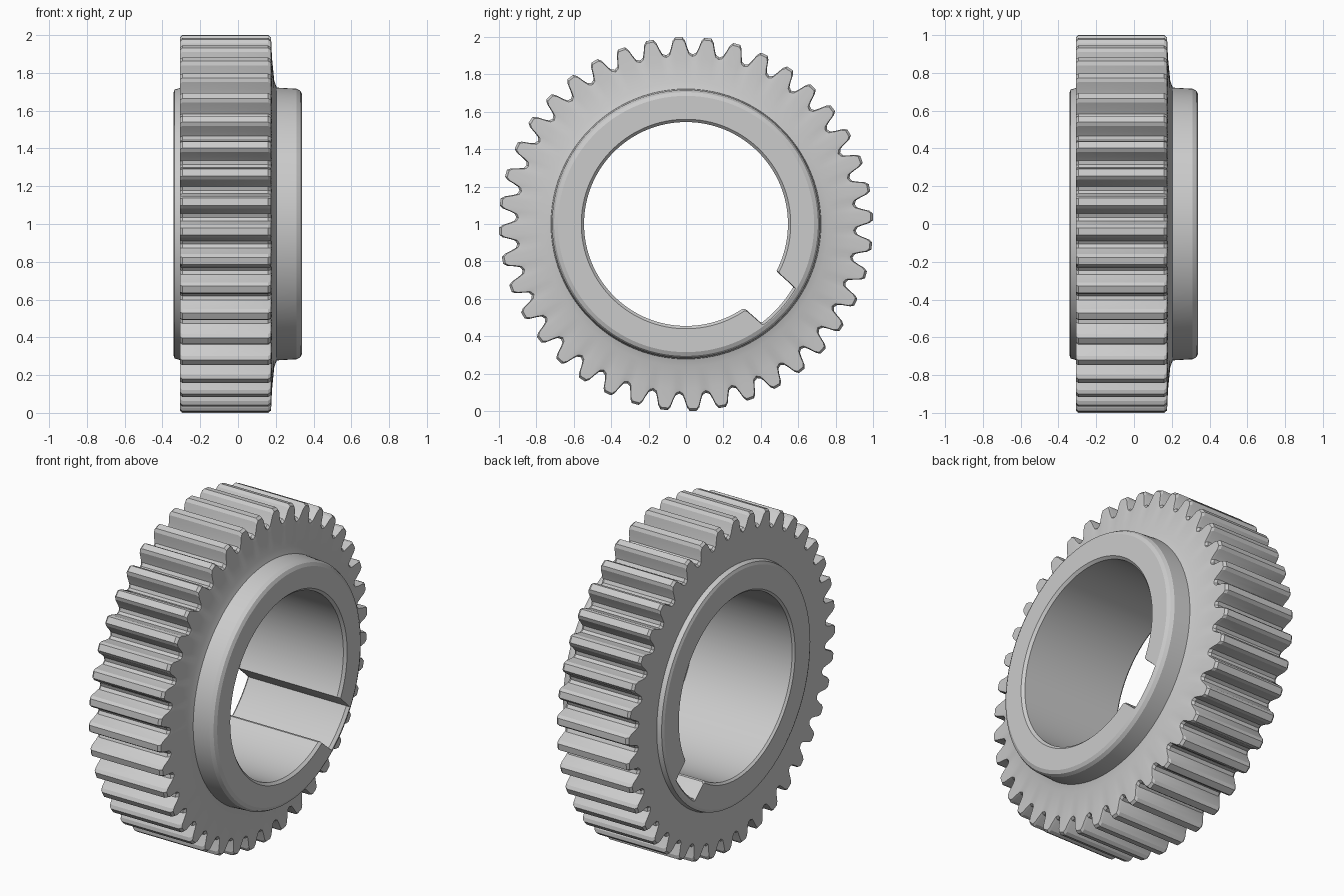
import bpy, bmesh
from math import radians, sin, cos

cube = bpy.data.objects.get("Cube")
if cube:
    bpy.data.objects.remove(cube, do_unlink=True)

TEETH = 40
PITCH = 360 / TEETH
FIRST_TOOTH = -2.25
SLOT_ANGLE, SLOT_HALF, SLOT_R = 131.5, 0.13, 0.665
BORE_R = 0.545

# Half tooth outline: degrees from the tooth centre, radius
half = [(1.1, 1.0), (1.9, 0.982), (2.6, 0.945), (3.3, 0.918)]
tooth = ([(-4.5, 0.908)] + [(-a, r) for a, r in reversed(half)]
         + [(0, 1.0)] + half)
columns = [(FIRST_TOOTH + k * PITCH + a, r)
           for k in range(TEETH) for a, r in tooth]


def bore_radius(angle):
    """Round bore with one parallel-sided keyway."""
    d = radians(angle - SLOT_ANGLE)
    if cos(d) <= 0:
        return BORE_R
    reach = SLOT_HALF / max(abs(sin(d)), 0.001)
    return max(BORE_R, min(SLOT_R, reach))


# Closed section through the gear: x, surface kind, radius or offset
section = [
    # bore and left hub lip
    (-0.33, "bore", 0), (-0.342, "bore", 0.012),
    (-0.342, "ring", 0.695), (-0.335, "ring", 0.712), (-0.308, "ring", 0.72),
    # left web and teeth
    (-0.308, "ring", 0.89), (-0.308, "tooth", -0.012), (-0.295, "tooth", 0),
    (0.16, "tooth", 0), (0.175, "tooth", -0.012), (0.18, "ring", 0.88),
    # right web and hub
    (0.192, "ring", 0.76), (0.205, "ring", 0.722), (0.31, "ring", 0.716),
    (0.33, "ring", 0.705), (0.34, "ring", 0.685),
    (0.34, "bore", 0.015), (0.325, "bore", 0),
]

# Loft the section around the x axis
bm = bmesh.new()
rings = []
for x, kind, value in section:
    ring = []
    for angle, tooth_r in columns:
        base = {"bore": bore_radius(angle), "tooth": tooth_r, "ring": 0}[kind]
        r, a = base + value, radians(angle)
        ring.append(bm.verts.new((x, r * sin(a), 1 + r * cos(a))))
    rings.append(ring)
n = len(columns)
for i, ring in enumerate(rings):
    after = rings[(i + 1) % len(rings)]
    for j in range(n):
        k = (j + 1) % n
        bm.faces.new((ring[j], ring[k], after[k], after[j]))
bmesh.ops.recalc_face_normals(bm, faces=bm.faces)
mesh = bpy.data.meshes.new("gear_wheel")
bm.to_mesh(mesh)
bm.free()

# Plain grey metal
steel = bpy.data.materials.new("plain_grey")
steel.use_nodes = True
grey = (0.6, 0.6, 0.6, 1)
steel.diffuse_color = grey
steel.node_tree.nodes["Principled BSDF"].inputs["Base Color"].default_value = grey
mesh.materials.append(steel)

gear = bpy.data.objects.new("gear_wheel", mesh)
bpy.context.collection.objects.link(gear)
bpy.context.view_layer.objects.active = gear
gear.select_set(True)
bpy.ops.object.shade_smooth_by_angle(angle=radians(20))
